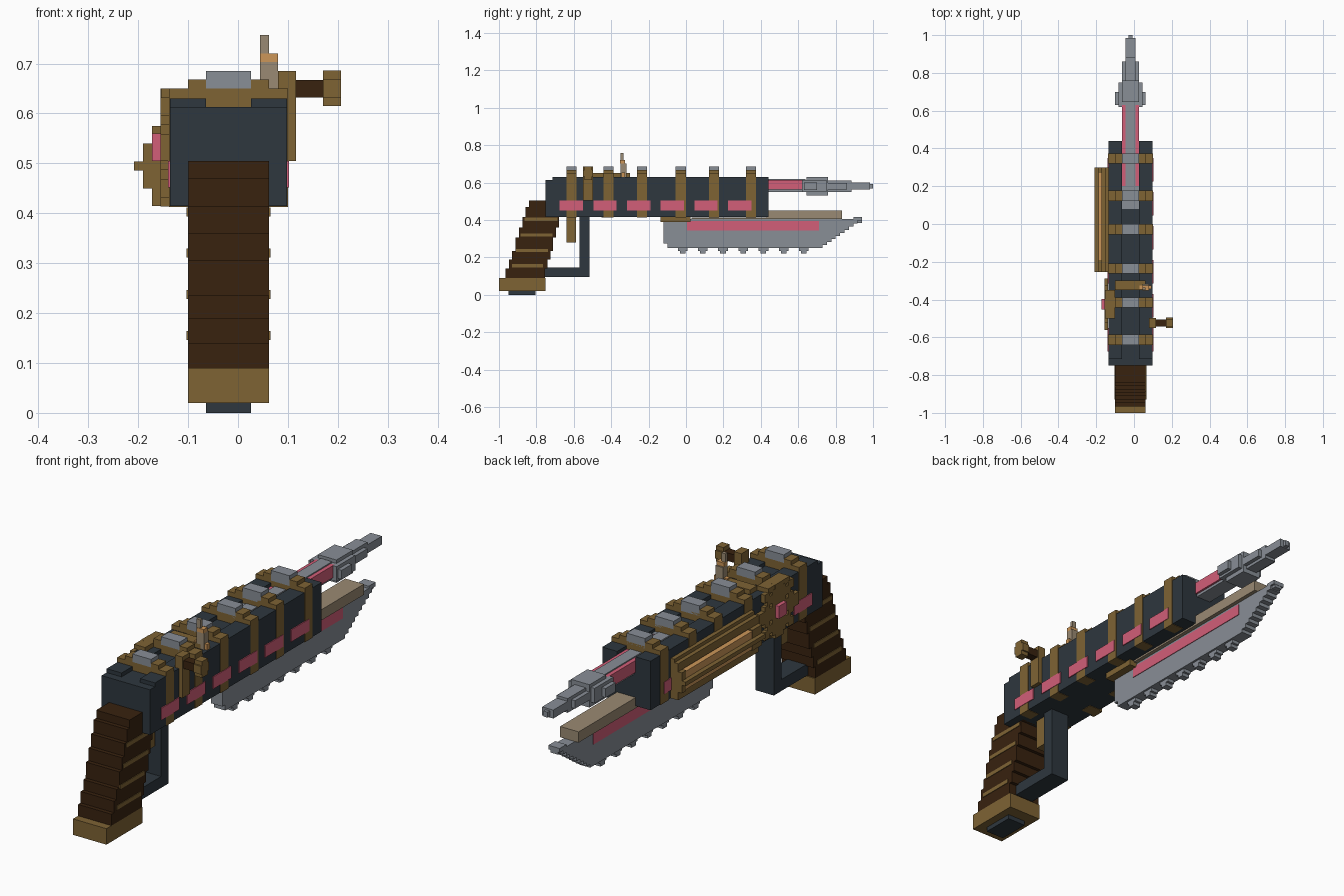
import bpy, bmesh, math

CX = -0.019  # symmetry plane of the main body


def material(name, r, g, b):
    m = bpy.data.materials.new(name)
    lin = [((c / 255 + 0.055) / 1.055) ** 2.4 for c in (r, g, b)]
    m.diffuse_color = (*lin, 1)
    return m


DARK = material("gunmetal", 46, 55, 62)
STEEL = material("steel", 136, 142, 150)
BRASS = material("brass", 126, 99, 52)
WOOD = material("dark wood", 56, 34, 15)
PINK = material("pink glow", 210, 94, 120)
ORANGE = material("copper", 204, 150, 88)
TAUPE = material("taupe", 154, 138, 115)


def boxes(name, mat, items):
    """One object from boxes given as (x0, x1, y0, y1, z0, z1)."""
    bm = bmesh.new()
    for x0, x1, y0, y1, z0, z1 in items:
        vs = bmesh.ops.create_cube(bm, size=1)["verts"]
        for v in vs:
            v.co.x = x1 if v.co.x > 0 else x0
            v.co.y = y1 if v.co.y > 0 else y0
            v.co.z = z1 if v.co.z > 0 else z0
    me = bpy.data.meshes.new(name)
    bm.to_mesh(me)
    bm.free()
    me.materials.append(mat)
    ob = bpy.data.objects.new(name, me)
    bpy.context.collection.objects.link(ob)
    return ob


def mid(half, y0, y1, z0, z1):
    """Box centred on the symmetry plane."""
    return (CX - half, CX + half, y0, y1, z0, z1)


def both(x0, x1, *rest):
    """Pair of boxes mirrored over the symmetry plane."""
    return [(CX + x0, CX + x1, *rest), (CX - x1, CX - x0, *rest)]


# Main body with an open channel along the top
boxes("body", DARK, [mid(0.117, -0.75, 0.44, 0.415, 0.613)]
      + both(0.045, 0.117, -0.715, 0.44, 0.613, 0.63))

# Bands around the body with steel caps
band_y = (-0.613, -0.415, -0.236, -0.028, 0.15, 0.347)
bands, caps = [], []
for y in band_y:
    a, b = y - 0.027, y + 0.027
    bands += both(0.1, 0.119, a, b, 0.413, 0.65)
    bands += both(0.06, 0.1, a, b, 0.413, 0.42)
    bands += [mid(0.117, a, b, 0.61, 0.65)]
    bands += both(0.045, 0.081, a, b, 0.64, 0.668)
    caps.append(mid(0.045, a, b, 0.64, 0.685))
boxes("bands", BRASS, bands)
boxes("band_caps", STEEL, caps)

# Glowing side windows
wins = []
for i in range(6):
    y = -0.613 + i * 0.18
    wins += both(0.114, 0.121, y - 0.062, y + 0.062, 0.452, 0.505)
boxes("side_windows", PINK, wins)

# Grip made of slanted stacked layers with recessed stripes
levels = [0.09, 0.14, 0.19, 0.235, 0.305, 0.36, 0.415, 0.47, 0.505]
boxes("grip", WOOD, [mid(0.081, -0.965 + 0.018 * i, -0.755 + 0.015 * i, a, b)
                     for i, (a, b) in enumerate(zip(levels, levels[1:]))])
boxes("grip_stripes", BRASS, [
    mid(0.084, -0.93 + 0.022 * i, -0.765 + 0.026 * i, z - 0.009, z + 0.009)
    for i, z in enumerate((0.155, 0.237, 0.32, 0.403))])
boxes("grip_base", BRASS, [mid(0.081, -1, -0.75, 0.02, 0.09)])
boxes("grip_foot", DARK, [mid(0.045, -0.95, -0.805, 0, 0.025)])

# Trigger and guard
boxes("trigger", BRASS, [mid(0.027, -0.64, -0.588, 0.28, 0.42)])
boxes("trigger_guard", DARK, [mid(0.045, -0.57, -0.517, 0.095, 0.42),
                              mid(0.045, -0.78, -0.55, 0.095, 0.145)])

# Saw blade: body columns stepping up to the tip, plus teeth
blade = [mid(0.027, -0.12, 0.74, 0.275, 0.405),
         mid(0.027, -0.1, 0.73, 0.25, 0.28)]
for i in range(9):
    y = 0.73 + i * 0.0235
    blade.append(mid(0.027, y, y + 0.0235, 0.265 + i * 0.0165,
                     0.405 if i < 7 else 0.415))
for i in range(7):
    y = -0.018 + i * 0.108
    blade.append(mid(0.018, y - 0.026, y + 0.026, 0.235, 0.26))
    blade.append(mid(0.018, y - 0.015, y + 0.015, 0.22, 0.24))
boxes("saw_blade", STEEL, blade)
boxes("blade_tip", STEEL, [mid(0.018, 0.905, 0.94, 0.385, 0.415)])
boxes("blade_glow", PINK, both(0.022, 0.03, 0.005, 0.71, 0.345, 0.395))
boxes("blade_mount", BRASS, [mid(0.063, -0.135, 0.025, 0.388, 0.418)])
boxes("blade_rail", TAUPE, [mid(0.045, 0.03, 0.835, 0.405, 0.413),
                            mid(0.045, 0.43, 0.835, 0.405, 0.452)])

# Barrel lying in the channel, with glow along its edges
boxes("barrel", STEEL, [mid(0.027, 0.08, 0.64, 0.55, 0.62),
                        mid(0.045, 0.08, 0.2, 0.55, 0.617),
                        mid(0.036, 0.44, 0.64, 0.55, 0.563)])
boxes("barrel_glow", PINK, [mid(0.045, 0.19, 0.63, 0.562, 0.615)])

# Spear-like muzzle stepping down to a point
boxes("muzzle", STEEL, [
    mid(0.081, 0.63, 0.70, 0.56, 0.60),
    mid(0.063, 0.62, 0.75, 0.55, 0.615),
    mid(0.045, 0.645, 0.76, 0.53, 0.63),
    mid(0.045, 0.75, 0.86, 0.563, 0.598),
    mid(0.027, 0.75, 0.885, 0.55, 0.612),
    mid(0.027, 0.86, 0.985, 0.563, 0.60),
    mid(0.010, 0.98, 1.0, 0.568, 0.592)])

# Gear on the left side, rows of a stepped disc with teeth and holes
GY, GZ, S = -0.425, 0.532, 0.0182
gear = []
for i in range(-7, 8):
    for j in range(-6, 7):
        r = math.hypot(i, j)
        tooth = r <= 7.1 and (abs(i) <= 1 or abs(j) <= 1 or abs(abs(i) - abs(j)) <= 1)
        hole = abs(i) == 3 and abs(j) == 2
        if (r <= 5.4 or tooth) and not hole:
            gear.append((-0.155, -0.137, GY + (i - .5) * S, GY + (i + .5) * S,
                         GZ + (j - .5) * S, GZ + (j + .5) * S))
boxes("side_gear", BRASS, gear)
boxes("gear_top_clamp", BRASS, [(-0.154, -0.1, -0.5, -0.35, 0.625, 0.65)])
boxes("gear_core", PINK, [(-0.172, -0.15, -0.453, -0.398, 0.505, 0.56)])

# Stepped rail on the left side with a copper inlay
boxes("side_rail", BRASS, [
    (-0.154, -0.134, -0.255, 0.30, 0.415, 0.59),
    (-0.172, -0.15, -0.255, 0.30, 0.54, 0.575),
    (-0.172, -0.15, -0.255, 0.30, 0.415, 0.45),
    (-0.19, -0.15, -0.255, -0.19, 0.45, 0.54),
    (-0.19, -0.15, 0.27, 0.30, 0.45, 0.54),
    (-0.208, -0.17, -0.255, 0.30, 0.486, 0.504)])
boxes("rail_inlay", ORANGE, [(-0.188, -0.15, -0.19, 0.27, 0.455, 0.535)])

# Cocking lever on the right side
boxes("lever_base", BRASS, [(0.095, 0.116, -0.55, -0.498, 0.505, 0.685),
                            (0.08, 0.116, -0.55, -0.498, 0.63, 0.685)])
boxes("lever_arm", WOOD, [(0.08, 0.175, -0.543, -0.505, 0.632, 0.667)])
boxes("lever_knob", BRASS, [(0.17, 0.206, -0.55, -0.496, 0.632, 0.668),
                            (0.17, 0.206, -0.543, -0.503, 0.615, 0.686)])

# Small sight on the top right, and its mount
boxes("sight_mount", BRASS, [mid(0.081, -0.35, -0.30, 0.61, 0.65)])
boxes("sight", TAUPE, [(0.044, 0.08, -0.35, -0.318, 0.63, 0.703),
                       (0.044, 0.062, -0.35, -0.335, 0.715, 0.757)])
boxes("sight_ring", ORANGE, [(0.044, 0.08, -0.352, -0.325, 0.703, 0.72),
                             (0.028, 0.092, -0.345, -0.325, 0.63, 0.655)])
